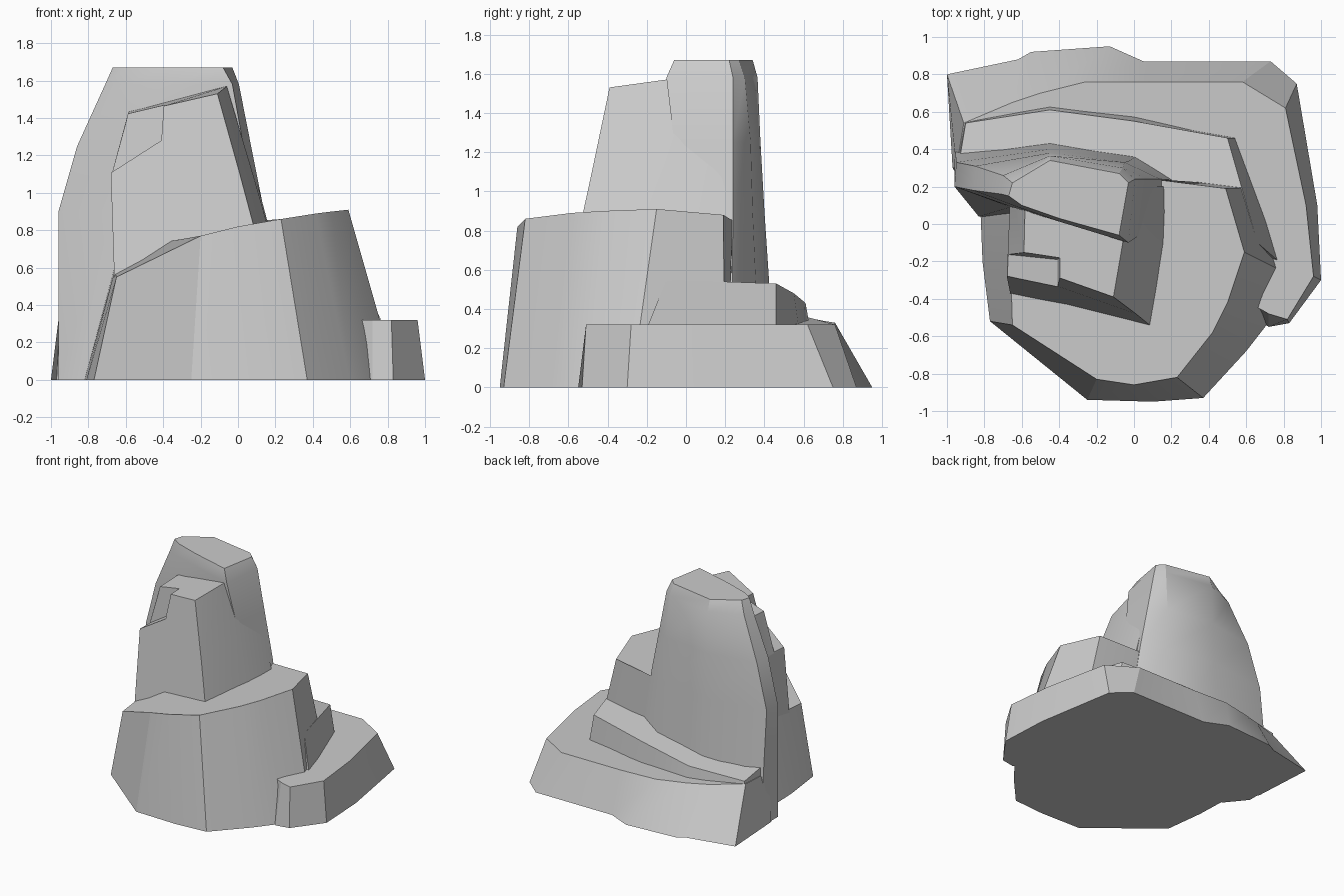
import bpy, bmesh, math


def loft(name, *rings):
    """Solid through stacked rings; each ring is (default z, points)."""
    bm = bmesh.new()
    loops = [[bm.verts.new((p[0], p[1], p[2] if len(p) > 2 else z)) for p in pts]
             for z, pts in rings]
    n = len(loops[0])
    for a, b in zip(loops, loops[1:]):
        for i in range(n):
            j = (i + 1) % n
            bm.faces.new((a[i], a[j], b[j], b[i]))
    bm.faces.new(loops[0][::-1])
    bm.faces.new(loops[-1])
    bmesh.ops.recalc_face_normals(bm, faces=bm.faces)
    me = bpy.data.meshes.new(name)
    bm.to_mesh(me)
    bm.free()
    ob = bpy.data.objects.new(name, me)
    bpy.context.collection.objects.link(ob)
    return ob


# Low ledge around the back and right
ledge = loft(
    "base_ledge",
    (0, [(-1, .8), (-.97, .3), (-.8, .03), (.4, -.3), (.72, -.55), (.83, -.53), (1, -.3),
         (.98, .1), (.87, .75), (.73, .87), (.05, .87), (-.13, .95), (-.55, .92), (-.62, .88)]),
    (.32, [(-.91, .54, .38), (-.95, .3, .4), (-.7, .05), (.4, -.3), (.72, -.48), (.82, -.51),
           (.96, -.28), (.92, .1), (.81, .62), (.58, .76), (.05, .76), (-.26, .76, .33),
           (-.5, .7, .34), (-.65, .65, .35)]))

# Sloping step behind the main block
step = loft(
    "back_step",
    (.2, [(-.94, .3), (-.6, .1), (.3, -.1), (.82, -.24), (.56, .46), (0, .59), (-.45, .65),
          (-.92, .55)]),
    (.5, [(-.94, .3, .48), (-.6, .1), (.3, -.1, .57), (.66, -.1, .55), (.5, .46, .53),
          (0, .55, .48), (-.45, .61, .43), (-.9, .54, .4)]))

# Large front block with a top that falls to the left
block = loft(
    "main_block",
    (0, [(-.82, .05), (-.81, -.2), (-.77, -.52), (-.25, -.94), (.1, -.95), (.37, -.93),
         (.6, -.68), (.74, -.5), (.85, -.28), (.7, .2), (.1, .22), (-.7, .2)]),
    (.85, [(-.66, .05, .6), (-.66, -.2, .58), (-.65, -.54, .55), (-.2, -.83, .77),
           (0, -.86, .82), (.23, -.82, .86), (.42, -.58, .89), (.5, -.42, .9),
           (.59, -.15, .91), (.49, .19, .88), (.1, .24, .85), (-.6, .2, .7)]))

# Front half of the tower
tower = loft(
    "front_tower",
    (.5, [(-.66, -.38), (.17, -.61), (.25, -.1), (.24, .2), (-.66, .2)]),
    (1.1, [(-.68, -.28), (.01, -.48), (.08, -.1), (.09, .2), (-.66, .2)]),
    (1.5, [(-.59, -.22, 1.42), (-.11, -.39, 1.53), (-.06, -.1, 1.57), (-.06, .2, 1.57),
           (-.58, .2, 1.44)]))

# Notch cut from the tower's front left corner
notch = loft(
    "notch_cutter",
    (1.1, [(-.8, -.15, 1.03), (-.8, -.6, 1.03), (-.41, -.6, 1.28), (-.41, -.19, 1.28)]),
    (1.7, [(-.8, -.1), (-.8, -.6), (-.38, -.6), (-.38, -.17)]))
notch.hide_render = True
notch.hide_set(True)
mod = tower.modifiers.new("notch", "BOOLEAN")
mod.operation = "DIFFERENCE"
mod.solver = "EXACT"
mod.object = notch

# Tall rear slab with its left fin
slab = loft(
    "rear_slab",
    (0, [(-.96, .42), (-.96, .2), (-.83, .04), (-.3, 0), (.25, 0), (.28, .23), (.03, .38),
         (-.45, .46)]),
    (.9, [(-.95, .33), (-.96, .2), (-.66, .09), (-.3, 0), (.1, -.05), (.14, .24), (-.02, .34),
          (-.45, .4)]),
    (1.25, [(-.85, .31), (-.86, .18), (-.65, .09), (-.35, .01), (.03, -.06), (.07, .24),
            (-.05, .33), (-.45, .38)]),
    (1.58, [(-.7, .26), (-.71, .16), (-.62, .09), (-.39, .01), (-.03, -.1), (.005, .24),
            (-.06, .3), (-.45, .365)]),
    (1.67, [(-.65, .22), (-.67, .15), (-.6, .1), (-.4, .03), (-.08, -.06), (-.03, .22),
            (-.08, .27), (-.45, .34)]))

for ob in (ledge, step, block, tower, slab):
    bpy.ops.object.select_all(action="DESELECT")
    ob.select_set(True)
    bpy.context.view_layer.objects.active = ob
    bpy.ops.object.shade_smooth_by_angle(angle=math.radians(28))
